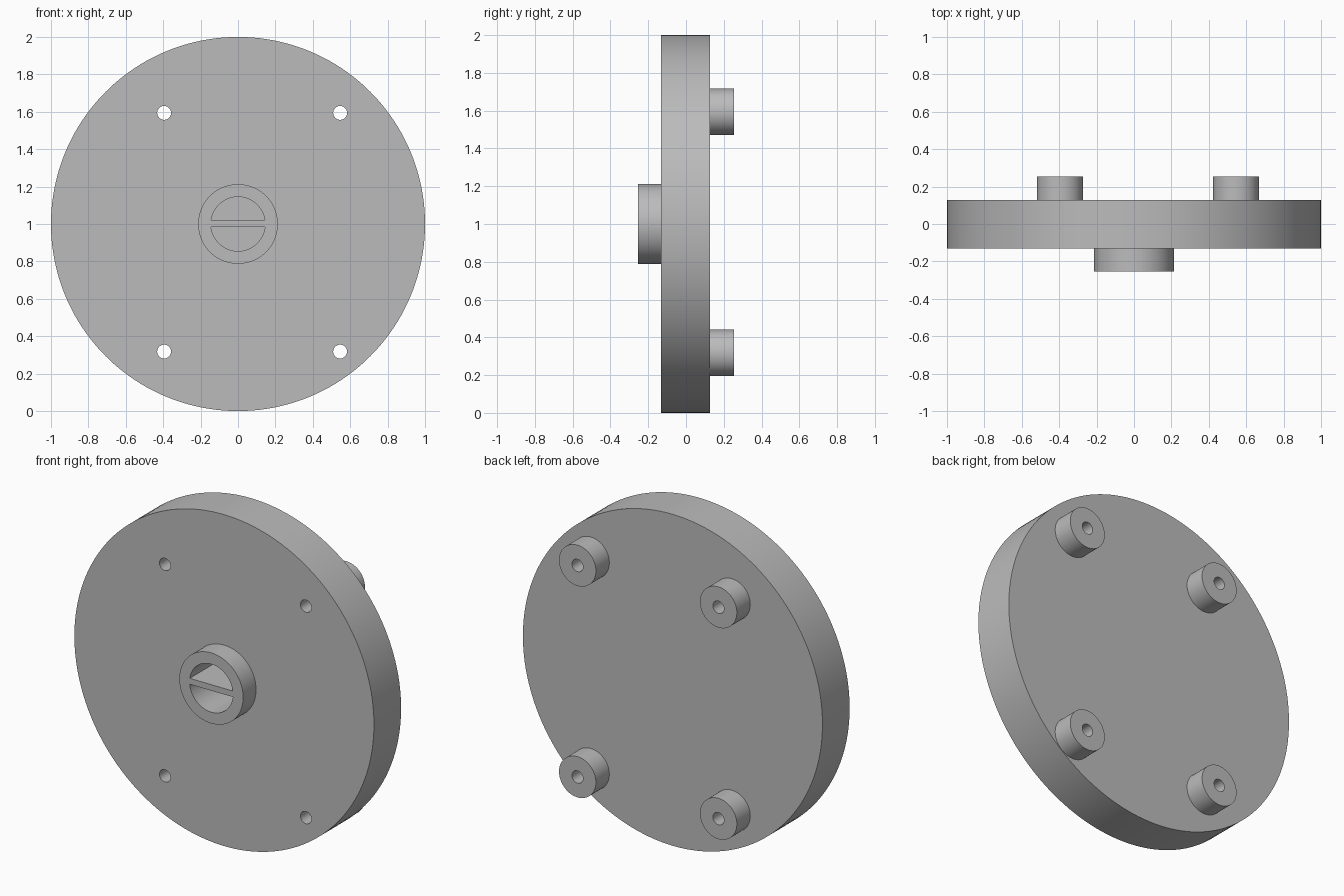
import bpy
import math

cube = bpy.data.objects.get("Cube")
if cube:
    bpy.data.objects.remove(cube, do_unlink=True)

# Depth levels along y, and the centre height
FRONT, PLATE_FRONT, POCKET_FLOOR, PLATE_BACK, BACK = -0.255, -0.132, 0.0, 0.127, 0.255
MID = 1.0
HOLES = [(x, z) for x in (-0.395, 0.546) for z in (0.318, 1.594)]

grey = bpy.data.materials.new("plain grey")
grey.use_nodes = True
colour = (0.5, 0.5, 0.5, 1)
grey.diffuse_color = colour
grey.node_tree.nodes["Principled BSDF"].inputs["Base Color"].default_value = colour


def disc(name, radius, y0, y1, x=0, z=MID, sides=96):
    """Cylinder lying along y between two depths."""
    bpy.ops.mesh.primitive_cylinder_add(
        vertices=sides, radius=radius, depth=y1 - y0,
        location=(x, (y0 + y1) / 2, z), rotation=(math.pi / 2, 0, 0))
    ob = bpy.context.object
    ob.name = name
    ob.data.materials.append(grey)
    return ob


def drill(target, radius, y0, y1, x=0, z=MID, sides=48):
    """Cut a round hole into the target and discard the cutter."""
    cutter = disc("hole_cutter", radius, y0, y1, x, z, sides)
    cutter.hide_render = True
    mod = target.modifiers.new("hole", "BOOLEAN")
    mod.operation = "DIFFERENCE"
    mod.solver = "EXACT"
    mod.object = cutter
    bpy.context.view_layer.objects.active = target
    bpy.ops.object.modifier_apply(modifier=mod.name)
    bpy.data.objects.remove(cutter, do_unlink=True)


def smooth(ob):
    bpy.ops.object.select_all(action="DESELECT")
    ob.select_set(True)
    bpy.context.view_layer.objects.active = ob
    bpy.ops.object.shade_smooth_by_angle(angle=math.radians(30))


# Round plate with four through holes and a central blind pocket
plate = disc("round_plate", 1.0, PLATE_FRONT, PLATE_BACK, sides=160)
for x, z in HOLES:
    drill(plate, 0.037, -1, 1, x, z)
drill(plate, 0.145, -1, POCKET_FLOOR, sides=96)
smooth(plate)

# Front collar around the pocket
collar = disc("front_collar", 0.213, FRONT, PLATE_FRONT)
drill(collar, 0.145, -1, 1, sides=96)
smooth(collar)

# Thin bar across the pocket
bpy.ops.mesh.primitive_cube_add(size=1, location=(0, (FRONT + POCKET_FLOOR) / 2, MID + 0.003))
bar = bpy.context.object
bar.name = "cross_bar"
bar.scale = (0.288, POCKET_FLOOR - FRONT, 0.036)
bpy.ops.object.transform_apply(location=False, rotation=False, scale=True)
bar.data.materials.append(grey)

# Hollow standoffs on the back
for i, (x, z) in enumerate(HOLES, 1):
    post = disc(f"standoff_{i}", 0.123, PLATE_BACK, BACK, x, z)
    drill(post, 0.037, -1, 1, x, z)
    smooth(post)
